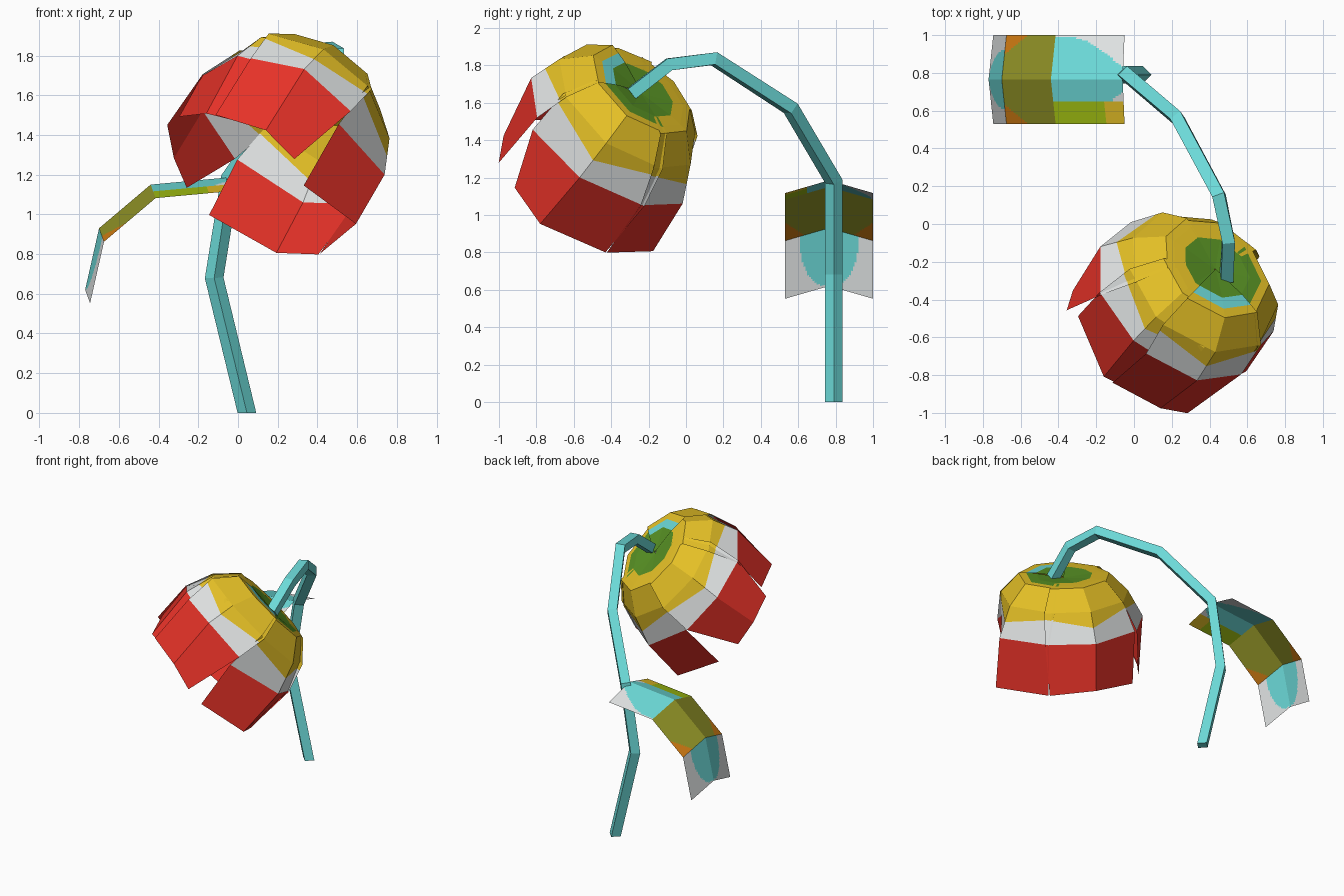
import bpy, bmesh, math
from mathutils import Vector

if "Cube" in bpy.data.objects:
    bpy.data.objects.remove(bpy.data.objects["Cube"])


def srgb(r, g, b):
    def lin(c):
        c /= 255
        return c / 12.92 if c <= 0.04045 else ((c + 0.055) / 1.055) ** 2.4
    return (lin(r), lin(g), lin(b), 1)


NAMES = ["teal", "red", "gold", "pale_grey", "green", "olive", "orange", "lime"]
RGB = [(108, 218, 216), (232, 50, 40), (230, 193, 38), (226, 229, 229),
       (88, 146, 36), (144, 146, 38), (206, 122, 18), (164, 194, 18)]
MATS = []
for n, c in zip(NAMES, RGB):
    m = bpy.data.materials.new(n)
    m.diffuse_color = srgb(*c)
    m.use_nodes = True
    m.node_tree.nodes["Principled BSDF"].inputs["Base Color"].default_value = m.diffuse_color
    MATS.append(m)
TEAL, RED, GOLD, PALE, GREEN, OLIVE, ORANGE, LIME = range(8)


def finish(bm, name):
    me = bpy.data.meshes.new(name)
    bm.to_mesh(me)
    bm.free()
    for m in MATS:
        me.materials.append(m)
    ob = bpy.data.objects.new(name, me)
    bpy.context.collection.objects.link(ob)
    return ob


def grid(rows, colour, name):
    """Skin rows of points; colour(i, j) gives the material of each quad."""
    bm = bmesh.new()
    vs = [[bm.verts.new(p) for p in row] for row in rows]
    for i in range(len(vs) - 1):
        for j in range(len(vs[0]) - 1):
            f = bm.faces.new((vs[i][j], vs[i][j + 1], vs[i + 1][j + 1], vs[i + 1][j]))
            f.material_index = colour(i, j)
    return finish(bm, name)


# Stem: four-sided tube swept along a bent path
path = [Vector(p) for p in [(0.045, 0.79, 0), (-0.12, 0.79, 0.68), (-0.04, 0.79, 1.18),
                            (0.23, 0.56, 1.57), (0.45, 0.15, 1.835),
                            (0.50, -0.09, 1.805), (0.49, -0.29, 1.65)]]
bm = bmesh.new()
side, rings = Vector((0, 1, 0)), []
for i, p in enumerate(path):
    a = (p - path[i - 1]).normalized() if i else Vector((0, 0, 1))
    b = (path[i + 1] - p).normalized() if i < len(path) - 1 else a
    t = (a + b).normalized() if i else a
    side = (side - t * side.dot(t)).normalized()
    other = t.cross(side)
    rings.append([bm.verts.new(p + 0.047 * d) for d in (side, other, -side, -other)])
for r0, r1 in zip(rings, rings[1:]):
    for k in range(4):
        bm.faces.new((r0[k], r0[(k + 1) % 4], r1[(k + 1) % 4], r1[k]))
bm.faces.new(rings[0][::-1])
bm.faces.new(rings[-1])
bmesh.ops.recalc_face_normals(bm, faces=bm.faces)
finish(bm, "stem")

# Leaf: three folded panels with a raised midrib, painted by position
ridge = [Vector(p) for p in [(-0.06, 0.765, 1.185), (-0.44, 0.765, 1.15),
                             (-0.70, 0.765, 0.93), (-0.77, 0.765, 0.62)]]
N, W = 24, 48
drop = Vector((0.025, 0, -0.068))


def leaf_point(i, j):
    k = min(i // N, 2)
    p = ridge[k].lerp(ridge[k + 1], (i - k * N) / N)
    v = j / W * 2 - 1
    d = drop * abs(v)
    if i == 0:
        d.x *= 0.4
    return p + d + Vector((0, 0.235 * v, 0))


def leaf_colour(i, j):
    u, v = (i + 0.5) / N, (j + 0.5) / W * 2 - 1
    if u < 1:                                   # base panel
        if v < -0.5:
            return LIME if u > 0.3 else GOLD
        w = 0.25 + 0.72 * math.sin(min(1, u * 1.15) * math.pi / 2)
        return TEAL if -w < v < w else PALE
    if u < 2:                                   # middle panel
        return ORANGE if abs(v) > 0.6 and u > 1.55 + 1.05 * (1 - abs(v)) else OLIVE
    w = 0.68 * math.sqrt(max(0, 1 - ((u - 2) / 0.98) ** 2))
    return TEAL if abs(v) < w else PALE         # tip panel


grid([[leaf_point(i, j) for j in range(W + 1)] for i in range(3 * N + 1)],
     leaf_colour, "leaf")

# Flower: overlapping petals around a tilted axis, each two facets wide
C = Vector((0.23, -0.47, 1.37))
D = Vector((-0.48, -0.55, -0.68)).normalized()
E1 = Vector((0.753, -0.658, 0)).normalized()
E2 = (Vector((0, 0, 1)) - D * D.z).normalized()


def polar(t, r, deg):
    a = math.radians(deg)
    return C + D * t + (E1 * math.cos(a) + E2 * math.sin(a)) * r


# Upper rings shared by all petals: (distance along axis, radius)
UPPER = [(-0.415, 0.003), (-0.433, 0.20), (-0.431, 0.27), (-0.428, 0.32), (-0.29, 0.45)]


def petal(name, centre, half, top, rim, lift=0.0, patch=GOLD):
    """top and rim hold (distance, radius, angle) for edge, middle, edge."""
    rows = [[polar(t - lift, r + (lift + 0.005 * s if k > 2 else 0), centre + s * half)
             for s in (-1, 0, 1)] for k, (t, r) in enumerate(UPPER)]
    red_top = [polar(*p) for p in top]
    # wavy paint line across the facet between gold and grey
    rows.append([a.lerp(b, f) for a, b, f in zip(rows[-1], red_top, (0.2, 0.5, 0.2))])
    rows += [red_top, [polar(*p) for p in rim]]
    bands = [GREEN, patch, GOLD, GOLD, GOLD, PALE, RED]
    grid(rows, lambda i, j: bands[i], name)


petal("petal_right", -34, 48,
      [(-0.085, 0.53, -79), (-0.075, 0.54, -34), (0.0, 0.455, 15)],
      [(0.28, 0.53, -78), (0.28, 0.57, -33), (0.35, 0.37, 3)], patch=GREEN)
petal("petal_front", 51, 41,
      [(-0.085, 0.485, 15), (-0.10, 0.51, 52), (-0.085, 0.49, 88)],
      [(0.33, 0.43, 25), (0.285, 0.43, 52), (0.28, 0.44, 92)], lift=0.007, patch=TEAL)
petal("petal_top", 99, 40,
      [(-0.085, 0.47, 60), (-0.10, 0.50, 99), (-0.085, 0.53, 136)],
      [(0.27, 0.41, 60), (0.28, 0.455, 99), (0.18, 0.51, 139)])
petal("petal_left", 167, 39,
      [(-0.085, 0.53, 134), (-0.10, 0.55, 168), (-0.085, 0.54, 202)],
      [(0.22, 0.55, 145), (0.26, 0.51, 166), (0.28, 0.51, 187)])
petal("petal_back", 245, 42,
      [(-0.085, 0.53, 203), (-0.085, 0.55, 246), (-0.085, 0.53, 284)],
      [(0.28, 0.53, 208), (0.24, 0.59, 248), (0.28, 0.53, 281)])
